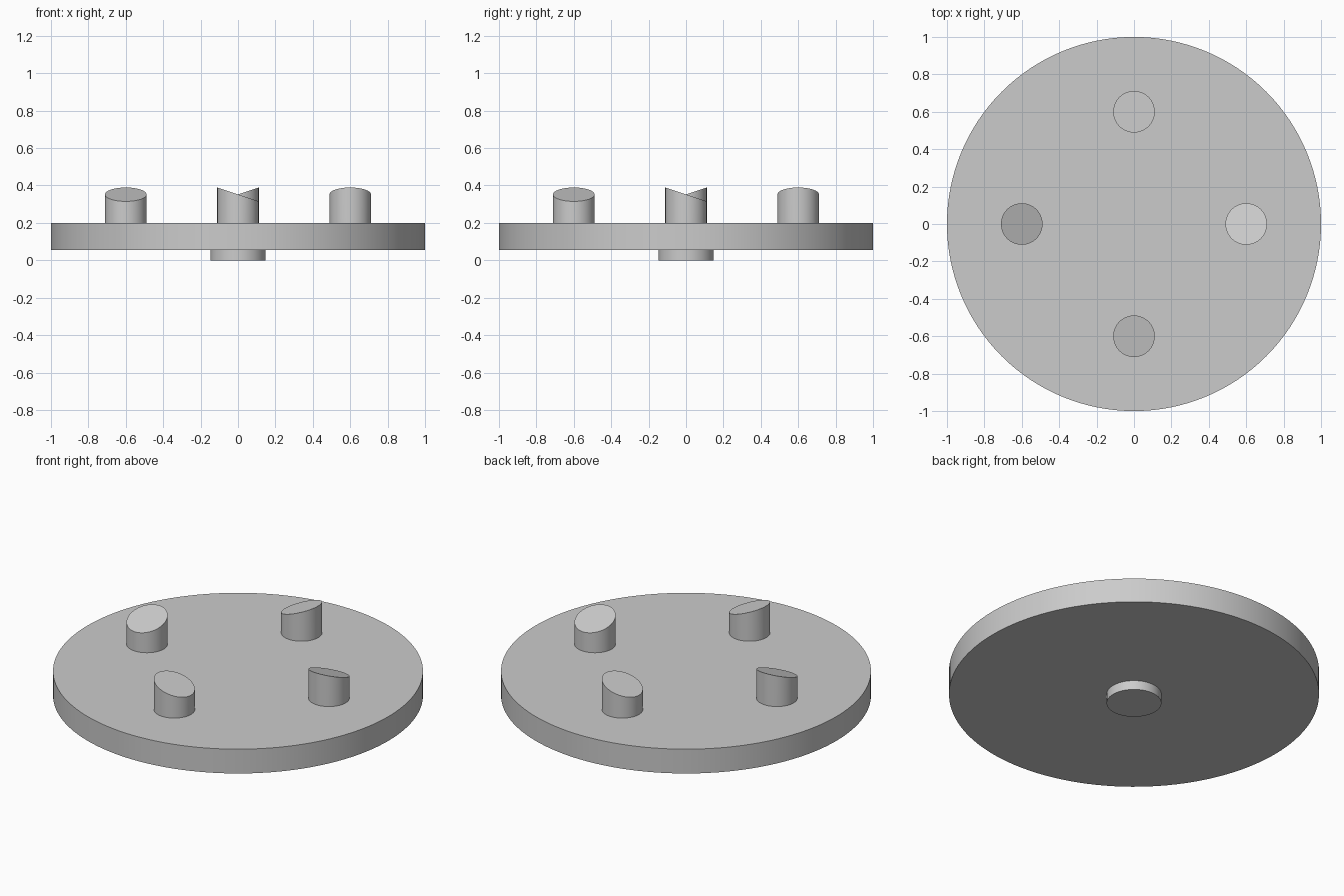
import bpy
import bmesh
from math import cos, sin, pi, radians
from mathutils import Matrix

cube = bpy.data.objects.get("Cube")
if cube:
    bpy.data.objects.remove(cube, do_unlink=True)

grey = bpy.data.materials.new("plain grey")
grey.use_nodes = True
colour = (0.6, 0.6, 0.6, 1)
grey.diffuse_color = colour
grey.node_tree.nodes["Principled BSDF"].inputs["Base Color"].default_value = colour


def cylinder(name, radius, bottom, top, sides, slope=0, place=Matrix()):
    """Upright cylinder whose top may be cut at a slope along x."""
    bm = bmesh.new()
    bmesh.ops.create_cone(bm, cap_ends=True, segments=sides,
                          radius1=radius, radius2=radius, depth=2)
    for v in bm.verts:
        v.co.z = top - slope * v.co.x if v.co.z > 0 else bottom
    bm.transform(place)
    mesh = bpy.data.meshes.new(name)
    bm.to_mesh(mesh)
    bm.free()
    mesh.materials.append(grey)
    obj = bpy.data.objects.new(name, mesh)
    bpy.context.collection.objects.link(obj)
    bpy.ops.object.select_all(action="DESELECT")
    obj.select_set(True)
    bpy.context.view_layer.objects.active = obj
    bpy.ops.object.shade_smooth_by_angle(angle=radians(30))
    return obj


# Round plate and the small hub under it
cylinder("plate", 1, 0.055, 0.2, 128)
cylinder("bottom_hub", 0.148, 0, 0.06, 64)

# Four slant-topped pegs, each a quarter turn from the last
for i, side in enumerate(("front", "left", "back", "right")):
    turn = Matrix.Rotation(i * pi / 2, 4, "Z")
    cylinder(side + "_peg", 0.111, 0.19, 0.352, 64, 0.335,
             turn @ Matrix.Translation((0, -0.6, 0)))
